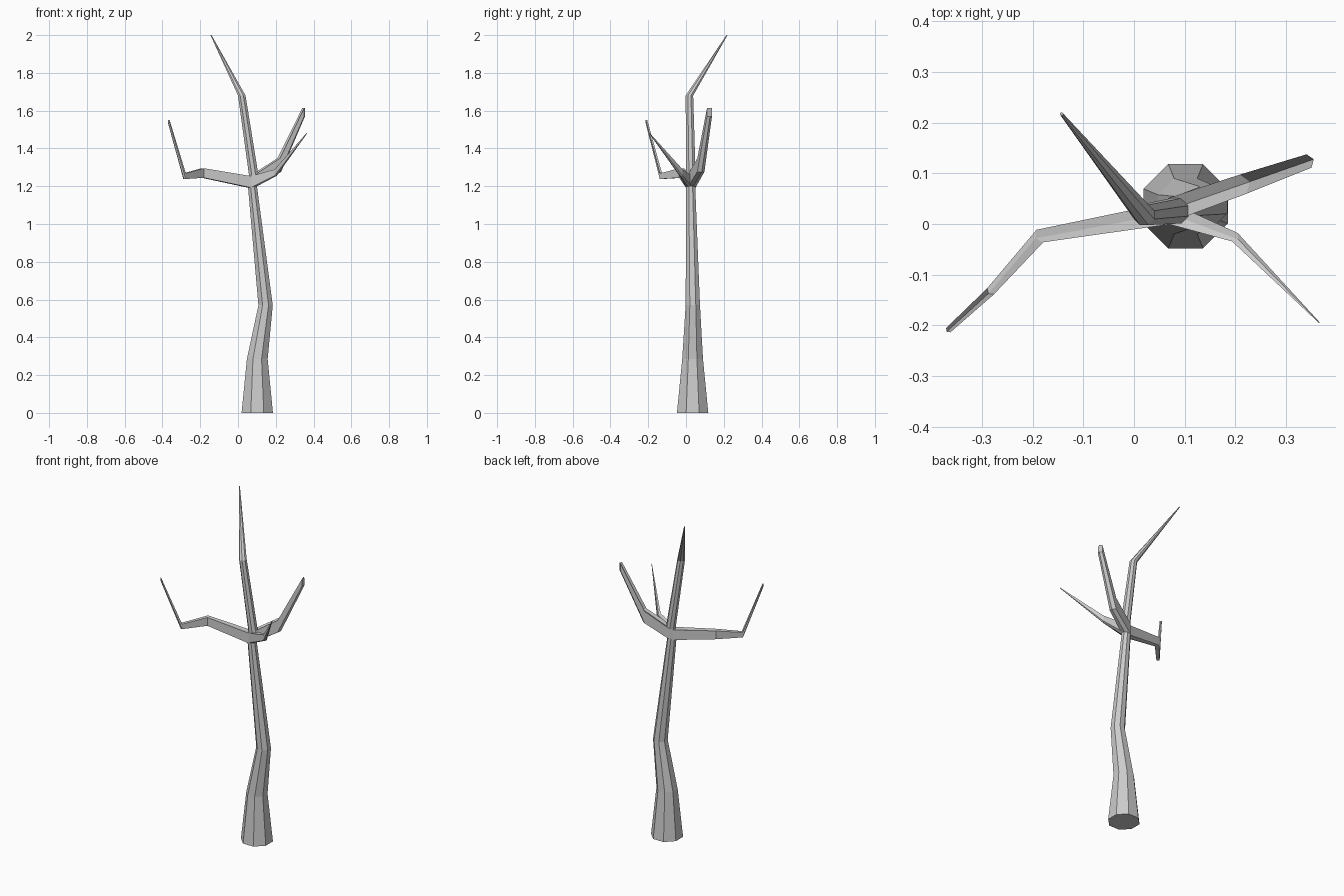
import bpy, math

if "Cube" in bpy.data.objects:
    bpy.data.objects.remove(bpy.data.objects["Cube"])


def loft(name, rings):
    """Skin a list of equal-length vertex rings and cap both ends."""
    n = len(rings[0])
    verts = [v for ring in rings for v in ring]
    faces = [tuple(reversed(range(n)))]
    for i in range(len(rings) - 1):
        a, b = i * n, (i + 1) * n
        for j in range(n):
            k = (j + 1) % n
            faces.append((a + j, a + k, b + k, b + j))
    faces.append(tuple(range((len(rings) - 1) * n, len(rings) * n)))
    mesh = bpy.data.meshes.new(name)
    mesh.from_pydata(verts, [], faces)
    mesh.update()
    ob = bpy.data.objects.new(name, mesh)
    bpy.context.collection.objects.link(ob)
    return ob


def octagon(x, y, z, flat):
    """Horizontal eight-sided ring; flat = distance from centre to side."""
    r = flat / math.cos(math.pi / 8)
    angles = [math.pi / 8 + i * math.pi / 4 for i in range(8)]
    return [(x + r * math.cos(a), y + r * math.sin(a), z) for a in angles]


def upright(x, y, z, heading, w, h):
    """Upright six-point ring, slightly bulged along the heading."""
    a = math.radians(heading)
    fx, fy = math.cos(a), math.sin(a)
    ring = []
    for side, up in ((-1, -1), (0, -1), (1, -1), (1, 1), (0, 1), (-1, 1)):
        f = 0.35 * w * (1 - abs(side)) - 0.35 * w * abs(side)
        ring.append((x + fx * f - fy * side * w,
                     y + fy * f + fx * side * w, z + up * h))
    return ring


# Trunk with bent top: x, y, z, half width
trunk = [(0.102, 0.035, 0, 0.083), (0.102, 0.035, 0.285, 0.055),
         (0.146, 0.036, 0.57, 0.038), (0.077, 0.025, 1.195, 0.024),
         (0.083, 0.026, 1.26, 0.025), (0.020, 0.018, 1.68, 0.020),
         (-0.143, 0.217, 2.0, 0.003)]
loft("trunk", [octagon(*p) for p in trunk])

# Branches: x, y, z, heading, half width, half height
branches = {
    "left_branch": [(0.075, 0.022, 1.22, 190, 0.022, 0.031),
                    (-0.19, -0.026, 1.27, 208, 0.014, 0.025),
                    (-0.285, -0.135, 1.253, 228, 0.009, 0.015),
                    (-0.368, -0.211, 1.543, 225, 0.006, 0.008)],
    "back_right_branch": [(0.082, 0.032, 1.225, 20, 0.023, 0.032),
                          (0.222, 0.081, 1.312, 20, 0.02, 0.036),
                          (0.35, 0.126, 1.592, 20, 0.014, 0.022)],
    "front_right_branch": [(0.085, 0.015, 1.225, -22, 0.02, 0.03),
                           (0.202, -0.028, 1.272, -34, 0.01, 0.017),
                           (0.366, -0.195, 1.482, -45, 0.001, 0.002)],
}
for name, path in branches.items():
    loft(name, [upright(*p) for p in path])
